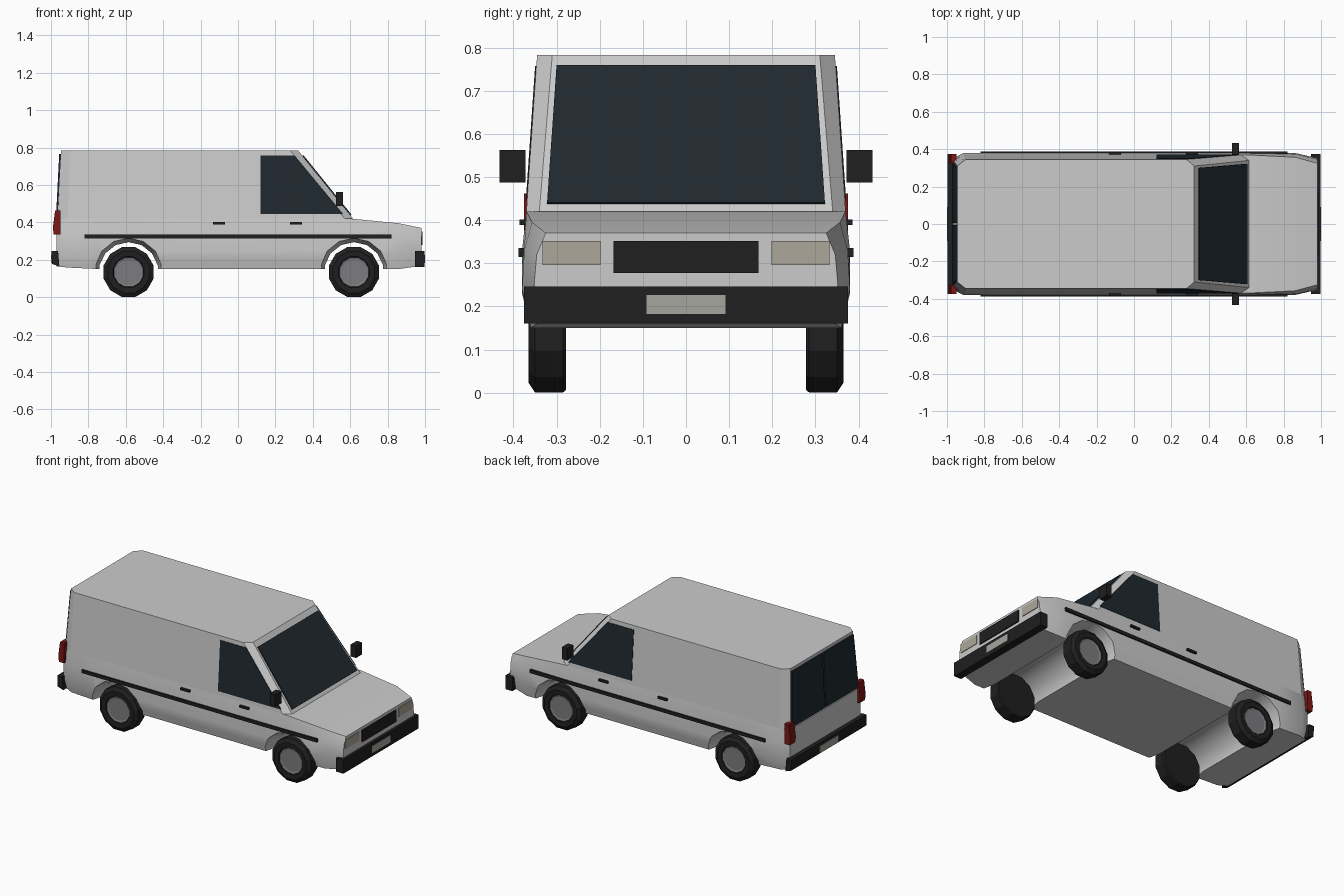
import bpy, bmesh, math
from mathutils import Vector

if "Cube" in bpy.data.objects:
    bpy.data.objects.remove(bpy.data.objects["Cube"])


def material(name, r, g, b):
    m = bpy.data.materials.new(name)
    m.diffuse_color = (r, g, b, 1)
    m.use_nodes = True
    m.node_tree.nodes["Principled BSDF"].inputs["Base Color"].default_value = m.diffuse_color
    return m


GLASS = material("dark_glass", .014, .022, .028)
BLACK = material("black_trim", .014, .014, .015)
RED = material("red_lens", .2, .008, .008)
LAMP = material("lamp_lens", .42, .39, .32)
PLATE = material("plate", .38, .38, .35)
RIM = material("rim", .2, .2, .21)


def loft(name, rings, mat=None, closed=False, smooth=None):
    """Join equal-length rings of points with quads, capping the ends unless closed."""
    bm = bmesh.new()
    vs = [[bm.verts.new(p) for p in ring] for ring in rings]
    n = len(vs[0])
    pairs = list(zip(vs, vs[1:])) + ([(vs[-1], vs[0])] if closed else [])
    for a, b in pairs:
        for i in range(n):
            j = (i + 1) % n
            bm.faces.new((a[i], a[j], b[j], b[i]))
    if not closed:
        bm.faces.new(vs[0])
        bm.faces.new(vs[-1])
    bmesh.ops.recalc_face_normals(bm, faces=bm.faces)
    me = bpy.data.meshes.new(name)
    bm.to_mesh(me)
    bm.free()
    ob = bpy.data.objects.new(name, me)
    bpy.context.collection.objects.link(ob)
    if mat:
        me.materials.append(mat)
    if smooth:
        smooth_by(ob, smooth)
    return ob


def activate(ob):
    bpy.ops.object.select_all(action='DESELECT')
    ob.select_set(True)
    bpy.context.view_layer.objects.active = ob


def smooth_by(ob, deg):
    activate(ob)
    bpy.ops.object.shade_smooth_by_angle(angle=math.radians(deg))


def panel(name, pts, push, mat):
    """Flat polygon given thickness along push."""
    return loft(name, [pts, [Vector(p) + Vector(push) for p in pts]], mat)


def box(name, x, y, z, mat):
    return panel(name, [(x[0], y[0], z[0]), (x[0], y[1], z[0]),
                        (x[0], y[1], z[1]), (x[0], y[0], z[1])], (x[1] - x[0], 0, 0), mat)


def turned(name, profile, cx, cz, n, mat=None, smooth=None):
    """Rings of (radius, y) about an axis parallel to y."""
    return loft(name, [[(cx + r * math.cos(math.tau * (i + .5) / n), y,
                         cz + r * math.sin(math.tau * (i + .5) / n)) for i in range(n)]
                       for r, y in profile], mat, smooth=smooth)


# Lower body: half sections (y, z) along x
MAIN = [(.36, .15), (.38, .23), (.38, .33), (.37, .42)]
sections = [
    (-.97, [(.335, .165), (.35, .22), (.35, .33), (.34, .42)]),
    (-.91, [(.36, .158), (.38, .23), (.38, .33), (.37, .42)]),
    (-.74, MAIN),
    (.6, MAIN),
    (.86, [(.36, .15), (.38, .24), (.375, .33), (.357, .395)]),
    (.98, [(.335, .168), (.352, .25), (.346, .32), (.325, .37)])]
body = loft("lower_body", [[(x, y, z) for y, z in h] + [(x, -y, z) for y, z in reversed(h)]
                           for x, h in sections])

# Wheel arches cut right through the body, flared at the outside
AXLES = (-.585, .62)
WHEEL_Z = .134
for cx in AXLES:
    cutter = turned("arch_cutter", [(.185, -.4), (.18, -.37), (.16, -.29), (.16, .29),
                                    (.18, .37), (.185, .4)], cx, WHEEL_Z, 14)
    cutter.hide_render = True
    activate(body)
    mod = body.modifiers.new("arch", 'BOOLEAN')
    mod.operation = 'DIFFERENCE'
    mod.solver = 'EXACT'
    mod.object = cutter
    bpy.ops.object.modifier_apply(modifier=mod.name)
    bpy.data.objects.remove(cutter)
smooth_by(body, 35)


# Cabin and cargo shell with chamfered corners
def plan(z, xs, y_in, y_out):
    half = [(xs[0], y_in), (xs[1], y_out), (xs[2], y_out), (xs[3], y_in)]
    return [(x, y, z) for x, y in half] + [(x, -y, z) for x, y in reversed(half)]


loft("cabin_shell", [plan(.42, (-.965, -.91, .57, .615), .34, .37),
                     plan(.783, (-.945, -.9, .28, .322), .31, .345)])

# Windscreen and split rear windows
panel("windscreen", [(.602, -.322, .437), (.602, .322, .437),
                     (.345, .3, .755), (.345, -.3, .755)], (.005, 0, .004), GLASS)

for s, side in ((-1, "right"), (1, "left")):
    def span(a, b):
        return (s * a, s * b)

    panel("rear_window_" + side, [(-.962, s * .006, .43), (-.962, s * .33, .43),
                                  (-.945, s * .305, .765), (-.945, s * .006, .765)],
          (-.011, 0, 0), GLASS)
    # Front door glass follows the sloping wall
    outline = [(.12, .445), (.56, .445), (.302, .757), (.12, .757)]
    panel("door_window_" + side,
          [(x, s * (.37 - .0689 * (z - .42)), z) for x, z in outline], (0, s * .003, 0), GLASS)
    # Side trim, handles, mirror
    box("side_trim_" + side, (-.82, .82), span(.372, .388), (.314, .335), BLACK)
    for x in (-.102, .31):
        box("door_handle_" + side, (x - .032, x + .032), span(.365, .386), (.389, .402), BLACK)
    box("mirror_" + side, (.525, .562), span(.372, .432), (.487, .563), BLACK)
    # Lamps
    box("headlight_" + side, (.96, .984), span(.198, .333), (.296, .352), LAMP)
    panel("tail_light_" + side, [(-.95, s * .32, .335), (-.985, s * .32, .335),
                                 (-.99, s * .32, .37), (-.978, s * .32, .462),
                                 (-.95, s * .32, .462)], (0, s * .055, 0), RED)
    # Wheels: tyre, rim ring and hub disc
    for cx, end in zip(AXLES, ("rear", "front")):
        tag = end + "_" + side
        turned("tyre_" + tag, [(.132, s * .278), (.138, s * .285), (.138, s * .35),
                               (.115, s * .365), (.085, s * .363), (.08, s * .35)],
               cx, WHEEL_Z, 12, BLACK)
        turned("rim_" + tag, [(.081, s * .34), (.081, s * .358), (.07, s * .354)],
               cx, WHEEL_Z, 12, RIM)

# Nose and bumpers
box("grille", (.96, .987), (-.168, .168), (.278, .352), BLACK)
box("front_bumper", (.947, .997), (-.375, .375), (.16, .246), BLACK)
panel("rear_bumper", [(-.955, -.375, .164), (-.995, -.375, .178), (-.997, -.375, .246),
                      (-.962, -.375, .246)], (0, .75, 0), BLACK)
box("front_plate", (.99, 1), (-.092, .092), (.182, .226), PLATE)
box("rear_plate", (-1, -.99), (-.092, .092), (.182, .226), PLATE)
